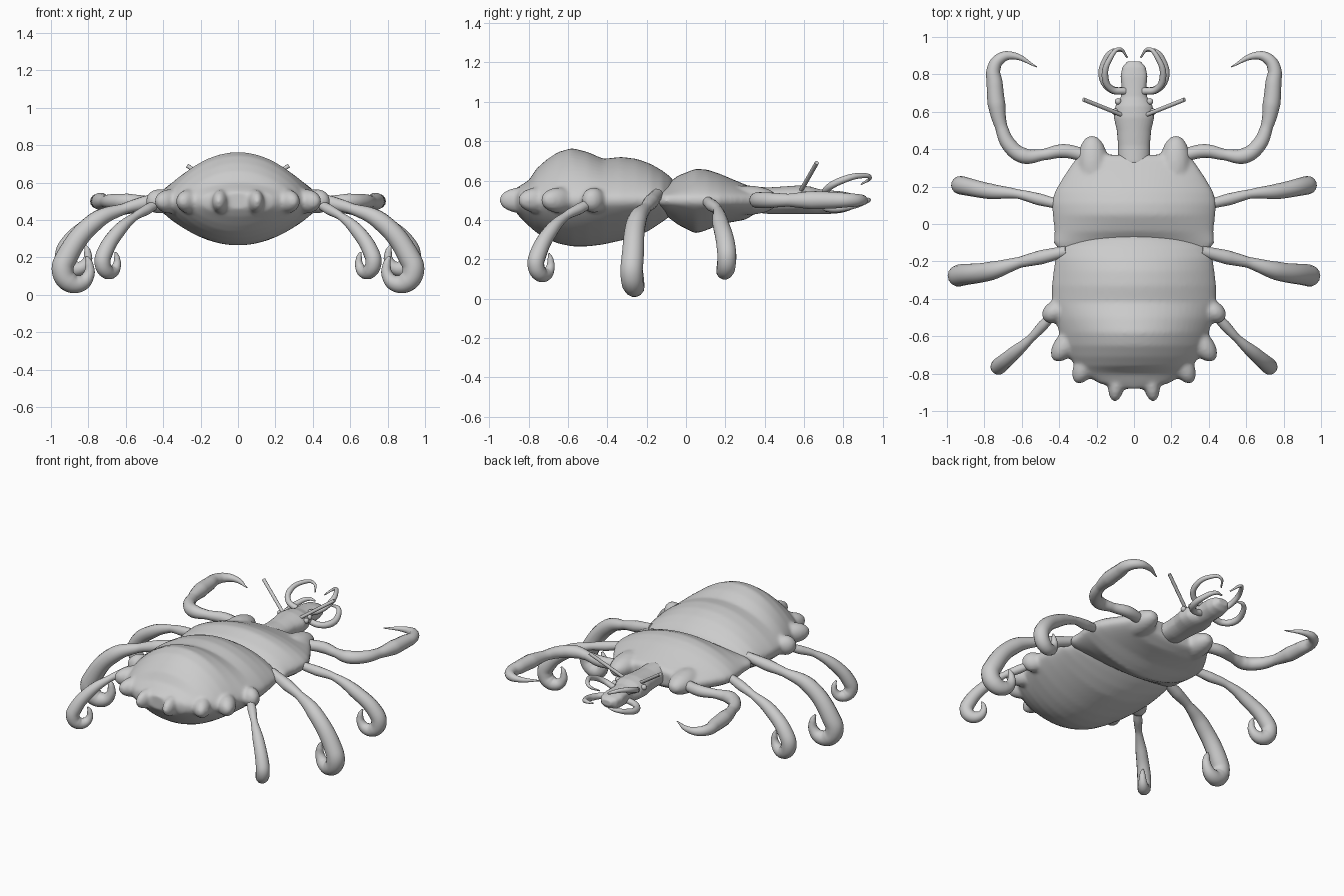
import bpy, bmesh
from math import sin, cos, pi, copysign
from mathutils import Vector, Matrix

cube = bpy.data.objects.get("Cube")
if cube:
    bpy.data.objects.remove(cube, do_unlink=True)

MID = 0.5   # height of the body's side rim
SIDES = (("left", 1), ("right", -1))

grey = bpy.data.materials.new("plain_grey")
grey.use_nodes = True
colour = (0.6, 0.6, 0.6, 1)
grey.diffuse_color = colour
grey.node_tree.nodes["Principled BSDF"].inputs["Base Color"].default_value = colour


def link(name, data):
    obj = bpy.data.objects.new(name, data)
    bpy.context.collection.objects.link(obj)
    data.materials.append(grey)
    return obj


def loft(bm, stations, rim, sides=64):
    """Skin rings given as (y, half width, top, bottom) with a rounded rim."""
    rings = []
    for y, width, top, bottom in stations:
        ring = []
        for i in range(sides):
            a = 2 * pi * i / sides
            s = abs(sin(a))
            height = (top if sin(a) > 0 else bottom) - MID
            edge = min(rim, abs(height))
            lift = edge * s ** 0.6 + (abs(height) - edge) * s ** 1.9
            ring.append(bm.verts.new((width * cos(a), y, MID + copysign(lift, height))))
        rings.append(ring)
    for low, high in zip(rings, rings[1:]):
        for i in range(sides):
            j = (i + 1) % sides
            bm.faces.new((low[i], low[j], high[j], high[i]))
    bm.faces.new(rings[0])
    bm.faces.new(rings[-1][::-1])
    bmesh.ops.recalc_face_normals(bm, faces=bm.faces)


def lobe(bm, base, tip, girth, height):
    """Rounded bump from base to tip, on both sides of the body."""
    for _, side in SIDES:
        a = Vector((base[0] * side, base[1], MID))
        b = Vector((tip[0] * side, tip[1], MID))
        turn = (b - a).to_track_quat('Y', 'Z').to_matrix().to_4x4()
        size = Matrix.Diagonal((girth, (b - a).length / 2, height, 1))
        bmesh.ops.create_uvsphere(bm, u_segments=24, v_segments=16, radius=1,
                                  matrix=Matrix.Translation((a + b) / 2) @ turn @ size)


def body(name, bm, voxel, smoothing):
    """Fuse the pieces of a body part into one soft skin."""
    mesh = bpy.data.meshes.new(name)
    bm.to_mesh(mesh)
    bm.free()
    obj = link(name, mesh)
    fuse = obj.modifiers.new("fuse", 'REMESH')
    fuse.mode = 'VOXEL'
    fuse.voxel_size = voxel
    fuse.use_smooth_shade = True
    soften = obj.modifiers.new("soften", 'SMOOTH')
    soften.iterations = smoothing
    return obj


def limb(name, points, radii):
    """Tapered tubes through points, mirrored to the left and right."""
    for label, side in SIDES:
        curve = bpy.data.curves.new(label + name, 'CURVE')
        curve.dimensions = '3D'
        curve.bevel_depth = 1
        curve.bevel_resolution = 5
        curve.resolution_u = 8
        curve.use_fill_caps = True
        spline = curve.splines.new('BEZIER')
        spline.bezier_points.add(len(points) - 1)
        for knot, p, r in zip(spline.bezier_points, points, radii):
            knot.co = (p[0] * side, p[1], p[2])
            knot.radius = r
            knot.handle_left_type = knot.handle_right_type = 'AUTO'
        link(label + name, curve)


def hooked_leg(name, hip, knee, shin, hook, radius, girth):
    """Walking leg that ends in a claw curled inwards below the shin."""
    hip, knee, shin, hook = map(Vector, (hip, knee, shin, hook))
    out = (hook - hip) * Vector((1, 1, 0))
    out.normalize()
    points = [hip, hip.lerp(knee, 0.55), knee, shin]
    for step in range(6):
        a = 0.75 - step * 0.85
        points.append(hook + out * radius * cos(a) + Vector((0, 0, radius * 1.1 * sin(a))))
    points.append(points[-1] + Vector((0, 0, radius * 0.5)) + out * radius * 0.2)
    shape = (0.5, 0.65, 0.5, 0.85, 1, 1, 0.95, 0.8, 0.55, 0.35, 0.12)
    limb(name, points, [girth * s for s in shape])


# Abdomen with a stepped back and a fringe of lobes
bm = bmesh.new()
loft(bm, [(-0.88, 0.08, 0.55, 0.46), (-0.85, 0.19, 0.57, 0.42), (-0.80, 0.27, 0.60, 0.37),
          (-0.76, 0.31, 0.66, 0.335), (-0.71, 0.35, 0.705, 0.305), (-0.65, 0.38, 0.745, 0.28),
          (-0.58, 0.40, 0.765, 0.265), (-0.50, 0.425, 0.745, 0.265), (-0.42, 0.44, 0.71, 0.275),
          (-0.33, 0.44, 0.72, 0.295), (-0.25, 0.43, 0.71, 0.315), (-0.18, 0.42, 0.685, 0.35),
          (-0.12, 0.385, 0.65, 0.39), (-0.08, 0.31, 0.62, 0.42), (-0.05, 0.17, 0.58, 0.45)], 0.05)
for base, tip, girth in (((0.37, -0.43), (0.485, -0.51), 0.055),
                         ((0.30, -0.56), (0.43, -0.73), 0.06),
                         ((0.21, -0.66), (0.31, -0.85), 0.058),
                         ((0.08, -0.74), (0.105, -0.95), 0.045)):
    lobe(bm, base, tip, girth, 0.065)
body("abdomen", bm, 0.011, 8)

# Thorax with two shoulder lobes beside the head
bm = bmesh.new()
loft(bm, [(-0.14, 0.40, 0.55, 0.45), (-0.10, 0.43, 0.58, 0.42), (-0.04, 0.425, 0.625, 0.375),
          (0.05, 0.435, 0.66, 0.33), (0.11, 0.44, 0.655, 0.35), (0.17, 0.425, 0.635, 0.375),
          (0.24, 0.385, 0.605, 0.39), (0.30, 0.345, 0.58, 0.40), (0.35, 0.31, 0.56, 0.43),
          (0.37, 0.26, 0.54, 0.45)], 0.05)
lobe(bm, (0.215, 0.14), (0.225, 0.475), 0.085, 0.075)
body("thorax", bm, 0.011, 8)

# Head with a narrow snout
bm = bmesh.new()
loft(bm, [(0.30, 0.06, 0.55, 0.45), (0.33, 0.085, 0.57, 0.44), (0.42, 0.085, 0.565, 0.43),
          (0.50, 0.092, 0.57, 0.43), (0.57, 0.108, 0.575, 0.43), (0.63, 0.10, 0.57, 0.43),
          (0.68, 0.07, 0.555, 0.43), (0.73, 0.066, 0.55, 0.43), (0.79, 0.072, 0.545, 0.435),
          (0.84, 0.062, 0.535, 0.45), (0.87, 0.035, 0.52, 0.48)], 0.05, 32)
body("head", bm, 0.007, 4)

# Eyes: two beads on each cheek
bm = bmesh.new()
for _, side in SIDES:
    for x, y in ((0.1, 0.6), (0.085, 0.655)):
        bmesh.ops.create_uvsphere(bm, u_segments=16, v_segments=10, radius=0.018,
                                  matrix=Matrix.Translation((x * side, y, 0.53)))
for face in bm.faces:
    face.smooth = True
eyes = bpy.data.meshes.new("eyes")
bm.to_mesh(eyes)
bm.free()
link("eyes", eyes)

# Straight feelers and curled mouth palps
limb("_feeler", [(0.07, 0.585, 0.55), (0.27, 0.665, 0.69)], (0.011, 0.011))
limb("_upper_palp", [(0.05, 0.71, 0.53), (0.12, 0.72, 0.56), (0.155, 0.79, 0.60),
                     (0.125, 0.89, 0.625), (0.08, 0.935, 0.615), (0.035, 0.89, 0.58)],
     (0.02, 0.018, 0.018, 0.014, 0.01, 0.004))
limb("_lower_palp", [(0.05, 0.71, 0.47), (0.12, 0.72, 0.46), (0.165, 0.78, 0.46),
                     (0.155, 0.87, 0.48), (0.11, 0.925, 0.5), (0.06, 0.925, 0.5)],
     (0.02, 0.02, 0.022, 0.018, 0.013, 0.005))

# Front legs reaching forward, level with the rim
reach = [(0.27, 0.37), (0.38, 0.39), (0.49, 0.37), (0.59, 0.365), (0.665, 0.42), (0.71, 0.52),
         (0.735, 0.64), (0.745, 0.75), (0.75, 0.83), (0.715, 0.885), (0.65, 0.9), (0.52, 0.84)]
limb("_front_leg", [(x, y, MID) for x, y in reach],
     (0.035, 0.037, 0.03, 0.042, 0.04, 0.033, 0.047, 0.043, 0.036, 0.03, 0.02, 0.003))

# Three pairs of walking legs
hooked_leg("_second_leg", (0.38, 0.1, 0.5), (0.62, 0.16, 0.45), (0.77, 0.175, 0.385),
           (0.865, 0.195, 0.21), 0.065, 0.049)
hooked_leg("_third_leg", (0.36, -0.145, 0.53), (0.61, -0.205, 0.46), (0.76, -0.25, 0.395),
           (0.865, -0.26, 0.14), 0.075, 0.058)
hooked_leg("_rear_leg", (0.41, -0.46, 0.5), (0.55, -0.61, 0.42), (0.64, -0.69, 0.34),
           (0.685, -0.725, 0.18), 0.055, 0.043)
